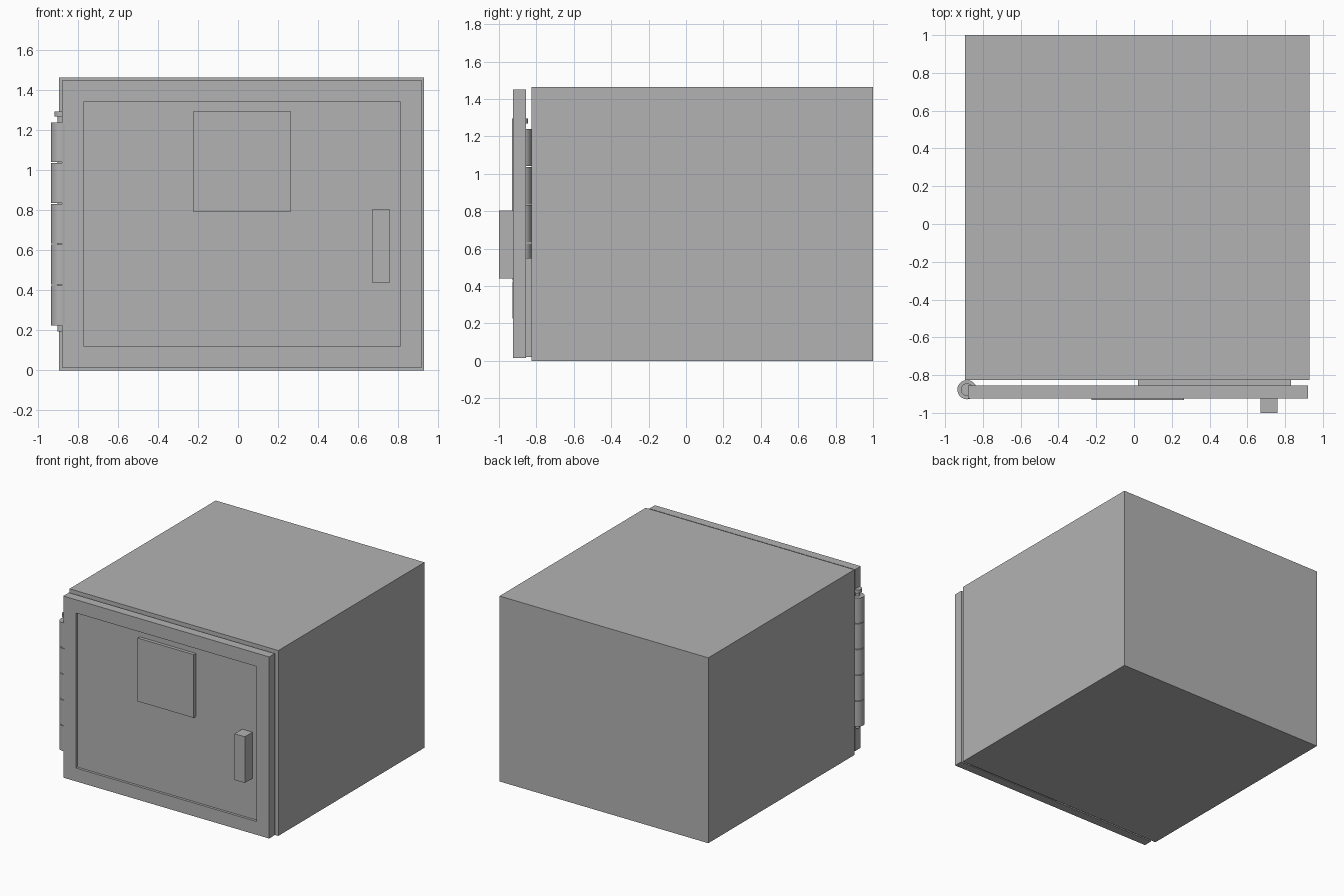
import bpy
import bmesh

cube = bpy.data.objects.get("Cube")
if cube:
    bpy.data.objects.remove(cube, do_unlink=True)

GREY = (0.45, 0.45, 0.45, 1.0)
grey = bpy.data.materials.new("cabinet grey")
grey.use_nodes = True
grey.diffuse_color = GREY
grey.node_tree.nodes["Principled BSDF"].inputs["Base Color"].default_value = GREY


def box(name, x, y, z):
    """Box from (low, high) ranges on each axis."""
    bm = bmesh.new()
    bmesh.ops.create_cube(bm, size=1)
    for v in bm.verts:
        v.co = [r[0] if c < 0 else r[1] for c, r in zip(v.co, (x, y, z))]
    mesh = bpy.data.meshes.new(name)
    bm.to_mesh(mesh)
    bm.free()
    mesh.materials.append(grey)
    obj = bpy.data.objects.new(name, mesh)
    bpy.context.collection.objects.link(obj)
    return obj


def hinge_cylinder(name, radius, low, high):
    """Upright smooth cylinder on the hinge axis."""
    bpy.ops.mesh.primitive_cylinder_add(
        vertices=32, radius=radius, depth=high - low,
        location=(-0.884, -0.877, (low + high) / 2))
    obj = bpy.context.object
    obj.name = name
    obj.data.materials.append(grey)
    bpy.ops.object.shade_smooth_by_angle()


# Cabinet body
box("cabinet_body", (-0.895, 0.93), (-0.825, 1.0), (0, 1.465))

# Door with a shallow recessed front panel
door = box("door", (-0.88, 0.92), (-0.925, -0.855), (0.015, 1.45))
bm = bmesh.new()
bm.from_mesh(door.data)
bm.normal_update()
front = min(bm.faces, key=lambda f: f.calc_center_median().y)
bmesh.ops.inset_region(bm, faces=[front], thickness=0.108)
for v in front.verts:
    v.co.x = -0.77 if v.co.x < 0 else 0.81
    v.co.z = 0.12 if v.co.z < 0.7 else 1.345
panel = bmesh.ops.extrude_face_region(bm, geom=[front])["geom"]
bmesh.ops.delete(bm, geom=[front], context="FACES_ONLY")
bmesh.ops.translate(bm, vec=(0, 0.02, 0),
                    verts=[g for g in panel if isinstance(g, bmesh.types.BMVert)])
bmesh.ops.recalc_face_normals(bm, faces=bm.faces)
bm.to_mesh(door.data)
bm.free()

# Door fittings
box("front_plate", (-0.225, 0.265), (-0.931, -0.905), (0.795, 1.295))
box("handle", (0.67, 0.76), (-1.0, -0.905), (0.44, 0.805))
box("door_back_pocket", (0.02, 0.83), (-0.855, -0.826), (0.02, 0.55))

# Hinge: pin, pin head and five knuckles
hinge_cylinder("hinge_pin", 0.018, 0.195, 1.28)
hinge_cylinder("hinge_pin_head", 0.033, 1.27, 1.295)
for i in range(5):
    low = 0.225 + i * 0.204
    hinge_cylinder(f"hinge_knuckle_{i + 1}", 0.051, low, low + 0.199)
